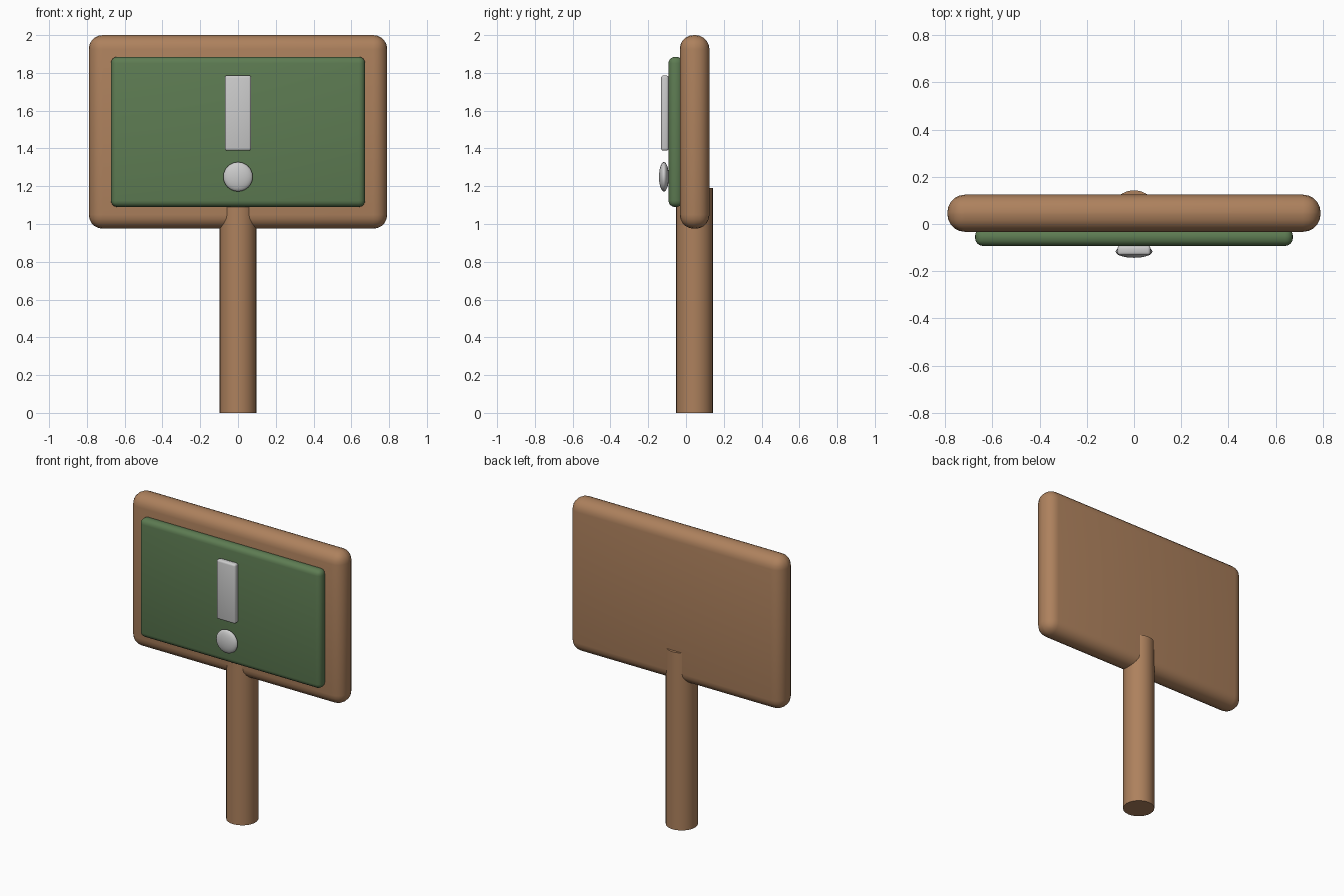
import bpy
import math

if "Cube" in bpy.data.objects:
    bpy.data.objects.remove(bpy.data.objects["Cube"])


def material(name, color):
    m = bpy.data.materials.new(name)
    m.diffuse_color = color
    m.use_nodes = True
    m.node_tree.nodes["Principled BSDF"].inputs["Base Color"].default_value = m.diffuse_color
    return m


wood = material("wood", (0.42, 0.22, 0.11, 1))
green = material("green_paint", (0.11, 0.2, 0.085, 1))


def finish(name, mat=None, angle=40):
    ob = bpy.context.object
    ob.name = name
    if mat:
        ob.data.materials.append(mat)
    bpy.ops.object.shade_smooth_by_angle(angle=math.radians(angle))
    return ob


def rounded_box(name, x, y, z, radius, segments, mat=None):
    """Box from (min, max) ranges with rounded edges."""
    spans = (x, y, z)
    bpy.ops.mesh.primitive_cube_add(size=1, location=[(a + b) / 2 for a, b in spans])
    ob = bpy.context.object
    ob.scale = [b - a for a, b in spans]
    bpy.ops.object.transform_apply(location=False, rotation=False, scale=True)
    bev = ob.modifiers.new("round_edges", 'BEVEL')
    bev.width = radius
    bev.segments = segments
    bpy.ops.object.modifier_apply(modifier=bev.name)
    return finish(name, mat)


# Board and the painted panel on its front
rounded_box("board", (-0.79, 0.79), (-0.033, 0.124), (0.975, 2.0), 0.074, 5, wood)
rounded_box("panel", (-0.673, 0.673), (-0.093, -0.017), (1.09, 1.885), 0.034, 4, green)

# Post, running up into the board
bpy.ops.mesh.primitive_cylinder_add(vertices=24, radius=0.098, depth=1.19,
                                    location=(0, 0.045, 0.595))
finish("post", wood)

# Raised bar and flattened dot
rounded_box("bar", (-0.07, 0.07), (-0.132, -0.092), (1.388, 1.786), 0.012, 3)
bpy.ops.mesh.primitive_uv_sphere_add(segments=24, ring_count=16, radius=1,
                                     location=(0, -0.117, 1.25),
                                     rotation=(math.pi / 2, 0, 0))
bpy.context.object.scale = (0.078, 0.078, 0.026)
bpy.ops.object.transform_apply(location=False, rotation=True, scale=True)
finish("dot", angle=60)
